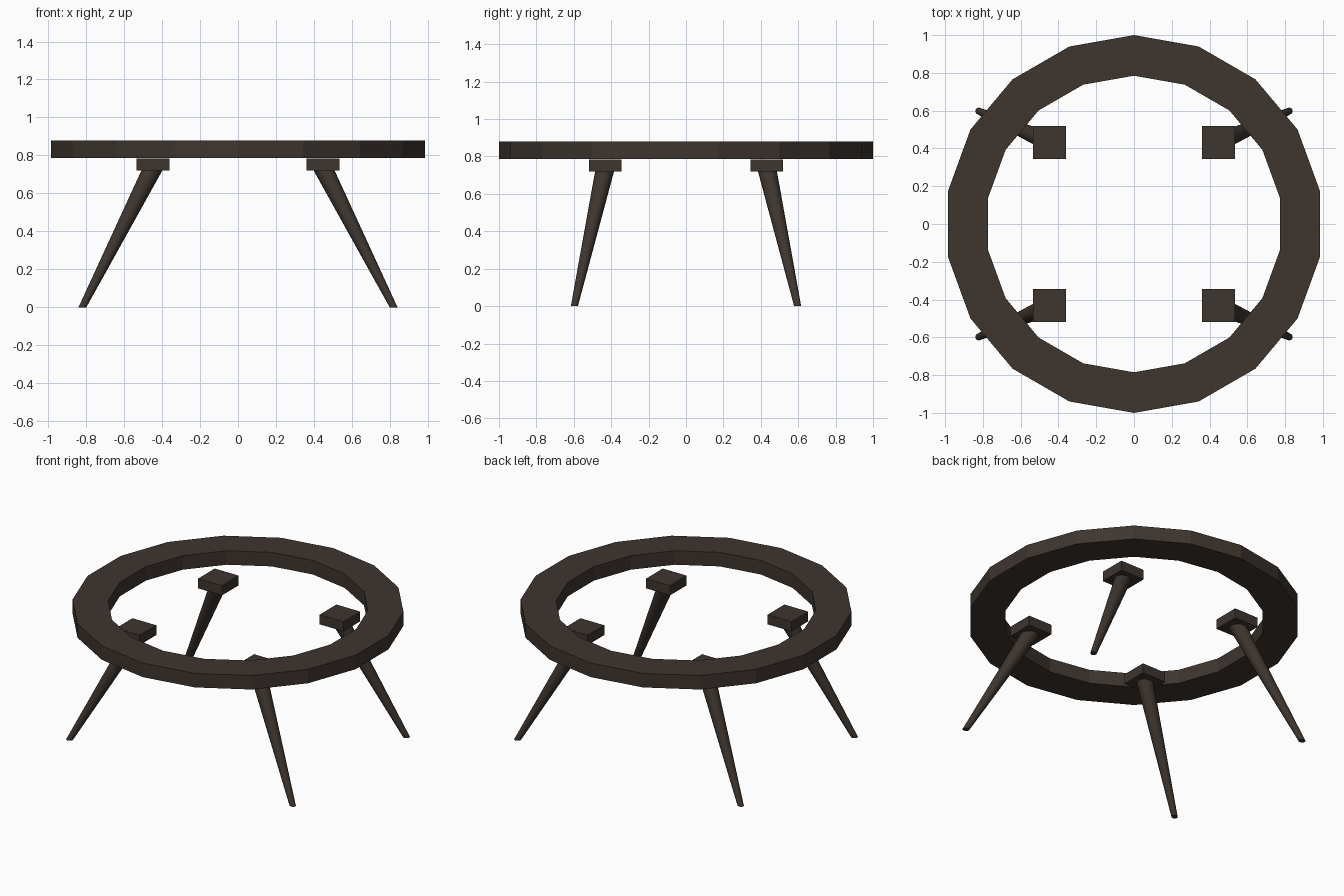
import bpy, bmesh, math
from mathutils import Vector

if "Cube" in bpy.data.objects:
    bpy.data.objects.remove(bpy.data.objects["Cube"])

wood = bpy.data.materials.new("dark_brown_wood")
wood.diffuse_color = (0.047, 0.035, 0.028, 1)
wood.use_nodes = True
wood.node_tree.nodes["Principled BSDF"].inputs["Base Color"].default_value = wood.diffuse_color


def add_object(name, bm):
    bmesh.ops.recalc_face_normals(bm, faces=bm.faces[:])
    mesh = bpy.data.meshes.new(name)
    bm.to_mesh(mesh)
    bm.free()
    mesh.materials.append(wood)
    ob = bpy.data.objects.new(name, mesh)
    bpy.context.collection.objects.link(ob)
    return ob


# Table top rim: 18-sided flat ring
def rim(sides=18, outer=1.0, inner=0.785, z0=0.787, z1=0.88):
    bm = bmesh.new()
    profile = [(outer, z0), (outer, z1), (inner, z1), (inner, z0)]
    rings = []
    for i in range(sides):
        a = math.radians(90) + 2 * math.pi * i / sides
        rings.append([bm.verts.new((r * math.cos(a), r * math.sin(a), z)) for r, z in profile])
    for i in range(sides):
        p, q = rings[i], rings[(i + 1) % sides]
        for k in range(4):
            n = (k + 1) % 4
            bm.faces.new((p[k], q[k], q[n], p[n]))
    add_object("table_rim", bm)


# Square mounting block under the top
def block(name, sx, sy):
    bm = bmesh.new()
    bmesh.ops.create_cube(bm, size=1)
    bmesh.ops.scale(bm, vec=(0.175, 0.175, 0.065), verts=bm.verts)
    bmesh.ops.translate(bm, vec=(sx * 0.447, sy * 0.432, 0.7525), verts=bm.verts)
    add_object(name, bm)


# Splayed tapered leg, trimmed level at floor and block
def leg(name, sx, sy):
    foot = Vector((sx * 0.82, sy * 0.597, 0))
    head = Vector((sx * 0.455, sy * 0.436, 0.72))
    axis = head - foot
    ext = 0.08
    slope = 0.031
    bm = bmesh.new()
    bmesh.ops.create_cone(bm, cap_ends=True, segments=24,
                          radius1=0.0185 - slope * ext, radius2=0.0495 + slope * ext,
                          depth=axis.length * (1 + 2 * ext))
    rot = axis.to_track_quat('Z', 'Y').to_matrix()
    bmesh.ops.rotate(bm, cent=(0, 0, 0), matrix=rot, verts=bm.verts)
    bmesh.ops.translate(bm, vec=(foot + head) / 2, verts=bm.verts)
    for z, n in ((0, -1), (0.722, 1)):
        cut = bmesh.ops.bisect_plane(bm, geom=bm.verts[:] + bm.edges[:] + bm.faces[:],
                                     plane_co=(0, 0, z), plane_no=(0, 0, n), clear_outer=True)
        edges = [e for e in cut["geom_cut"] if isinstance(e, bmesh.types.BMEdge)]
        bmesh.ops.contextual_create(bm, geom=edges)
    ob = add_object(name, bm)
    bpy.ops.object.select_all(action='DESELECT')
    ob.select_set(True)
    bpy.context.view_layer.objects.active = ob
    bpy.ops.object.shade_smooth_by_angle(angle=math.radians(35))


rim()
for sy, depth in ((-1, "front"), (1, "back")):
    for sx, side in ((-1, "left"), (1, "right")):
        block(f"{depth}_{side}_block", sx, sy)
        leg(f"{depth}_{side}_leg", sx, sy)
